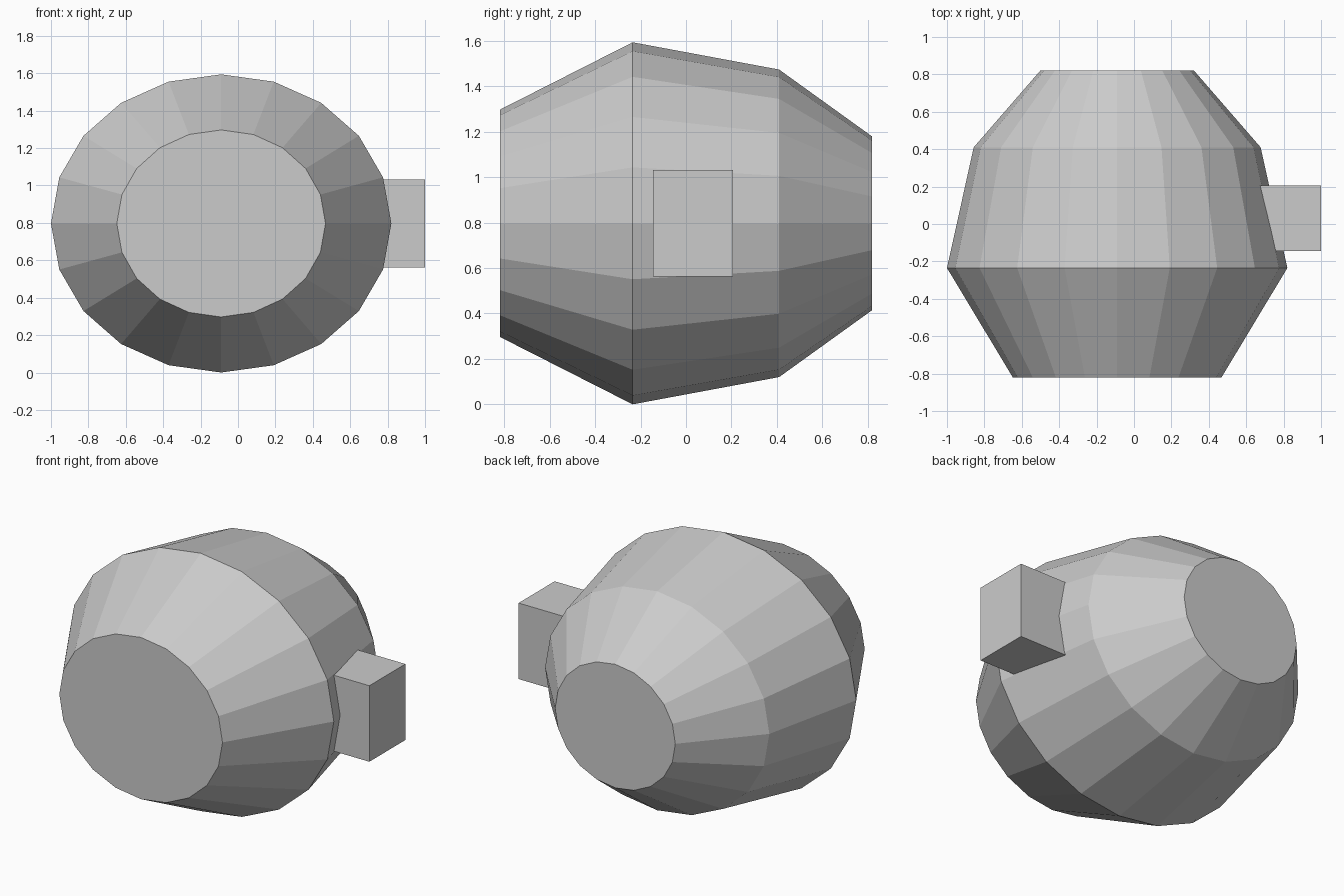
import bpy, bmesh
from math import sin, cos, tau

if "Cube" in bpy.data.objects:
    bpy.data.objects.remove(bpy.data.objects["Cube"])

SIDES = 20
CX, CZ = -0.09, 0.797
# body rings from front to back: y, x radius, z radius
RINGS = [(-0.82, 0.558, 0.50), (-0.235, 0.91, 0.797),
         (0.41, 0.767, 0.677), (0.82, 0.411, 0.382)]


def finish(bm, name):
    bmesh.ops.recalc_face_normals(bm, faces=bm.faces)
    mesh = bpy.data.meshes.new(name)
    bm.to_mesh(mesh)
    bm.free()
    obj = bpy.data.objects.new(name, mesh)
    bpy.context.collection.objects.link(obj)
    return obj


# faceted barrel body lying along y, capped at both ends
bm = bmesh.new()
loops = [[bm.verts.new((CX + rx * sin(tau * i / SIDES), y, CZ + rz * cos(tau * i / SIDES)))
          for i in range(SIDES)] for y, rx, rz in RINGS]
for a, b in zip(loops, loops[1:]):
    for i in range(SIDES):
        j = (i + 1) % SIDES
        bm.faces.new((a[i], a[j], b[j], b[i]))
bm.faces.new(loops[0])
bm.faces.new(loops[-1])
finish(bm, "barrel_body")

# block set into the right side
lo, hi = (0.65, -0.145, 0.562), (1.0, 0.207, 1.032)
bm = bmesh.new()
bmesh.ops.create_cube(bm, size=1)
bmesh.ops.scale(bm, vec=[h - l for l, h in zip(lo, hi)], verts=bm.verts)
bmesh.ops.translate(bm, vec=[(h + l) / 2 for l, h in zip(lo, hi)], verts=bm.verts)
finish(bm, "side_block")
